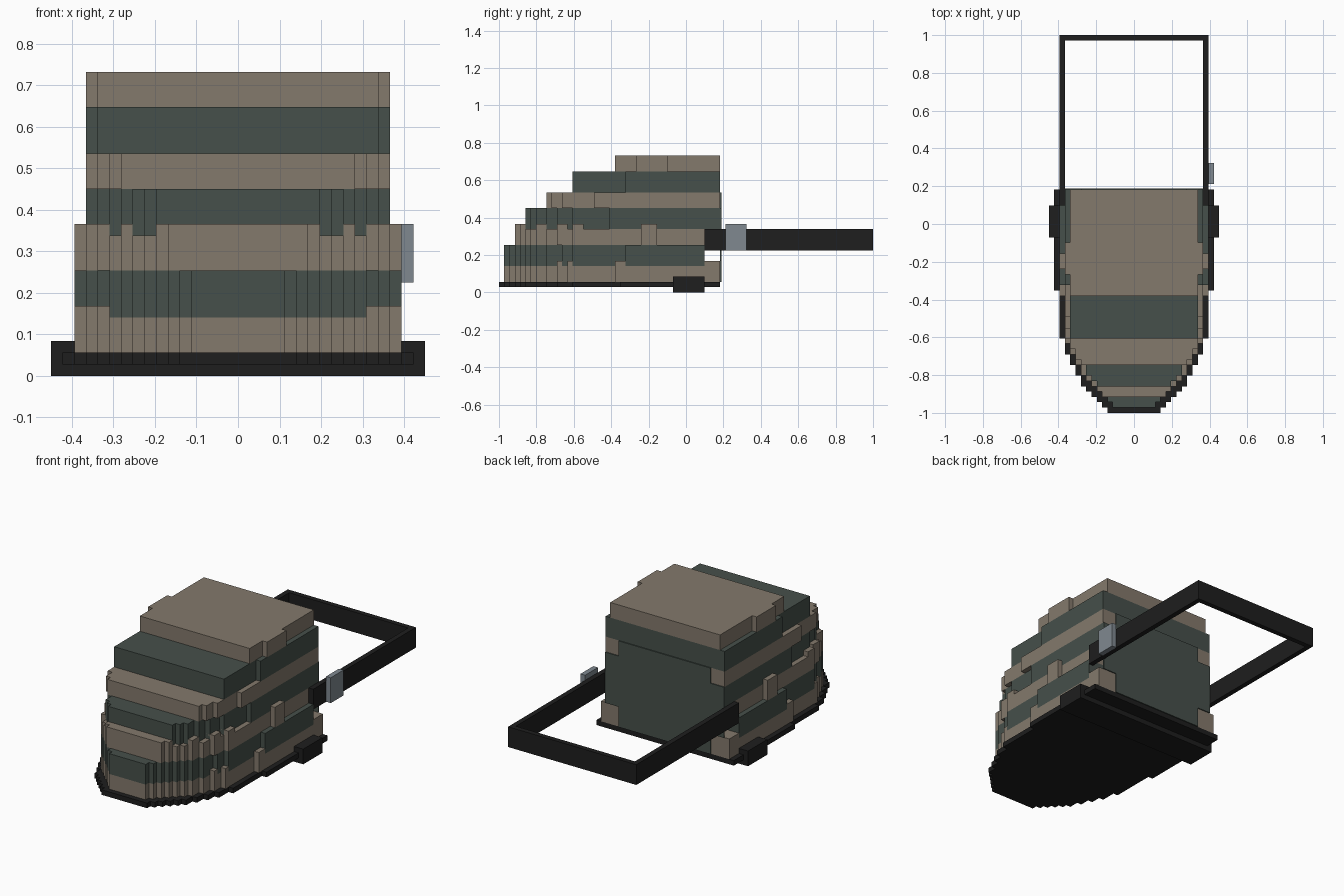
import bpy, bmesh

if "Cube" in bpy.data.objects:
    bpy.data.objects.remove(bpy.data.objects["Cube"], do_unlink=True)

U = 2 / 71     # one grid step
BACK = 42      # rear face of the body, in steps from the front


def material(name, rgb):
    m = bpy.data.materials.new(name)
    m.use_nodes = True
    m.diffuse_color = (*rgb, 1)
    bsdf = m.node_tree.nodes["Principled BSDF"]
    bsdf.inputs["Base Color"].default_value = (*rgb, 1)
    bsdf.inputs["Roughness"].default_value = 0.8
    return m


TAN = material("tan", (0.23, 0.192, 0.15))
GREEN = material("dark green", (0.061, 0.08, 0.069))
BLACK = material("black", (0.013, 0.013, 0.013))
GREY = material("blue grey", (0.215, 0.25, 0.28))


def slab(name, outline, z0, z1, mat):
    """Extrude a plan outline, given in grid steps, from z0 to z1."""
    bm = bmesh.new()
    face = bm.faces.new([bm.verts.new((x * U, y * U - 1, z0 * U)) for x, y in outline])
    top = bmesh.ops.extrude_face_region(bm, geom=[face])["geom"]
    bmesh.ops.translate(bm, vec=(0, 0, (z1 - z0) * U),
                        verts=[v for v in top if isinstance(v, bmesh.types.BMVert)])
    bmesh.ops.recalc_face_normals(bm, faces=bm.faces)
    me = bpy.data.meshes.new(name)
    bm.to_mesh(me)
    bm.free()
    me.materials.append(mat)
    ob = bpy.data.objects.new(name, me)
    bpy.context.collection.objects.link(ob)
    return ob


def box(name, x0, x1, y0, y1, z0, z1, mat):
    return slab(name, [(x0, y0), (x1, y0), (x1, y1), (x0, y1)], z0, z1, mat)


def tier(name, half, starts, end, z0, z1, mat):
    """Stepped nose: half width grows by one at each start row."""
    right = []
    for i, y in enumerate(starts):
        if i:
            right.append((half + i - 1, y))
        right.append((half + i, y))
    right.append((half + len(starts) - 1, end))
    left = [(-x, y) for x, y in reversed(right)]
    return slab(name, right + left, z0, z1, mat)


# Base plate
tier("base_plate", 5, [0, 1, 2, 3, 4, 5, 7, 9, 11, 14, 23], BACK, 1, 2, BLACK)
box("base_crossbar", -15, 15, 33, 39, 0, 1, BLACK)
for side, s in (("left", 1), ("right", -1)):
    box(side + "_foot", *sorted((13.5 * s, 16 * s)), 33, 39, 0, 3, BLACK)

# Striped body tiers, bottom to top
tier("body_tier_1", 4, [1, 2, 3, 4, 5, 6, 7, 9, 11, 13, 22], BACK, 2, 5, TAN)
tier("body_tier_2", 4, [1, 2, 3, 4, 5, 6, 7, 9, 12, 14, 24], 39, 5, 9, GREEN)
tier("body_tier_3", 6, [3, 4, 5, 6, 7, 9, 11, 14], 39, 9, 12, TAN)
tier("body_tier_4", 7, [5, 6, 7, 9, 11, 14, 21], BACK, 12, 16, GREEN)
tier("body_tier_5", 10, [9, 10, 12, 18], BACK, 16, 19, TAN)
tier("body_tier_6", 12, [14, 24], BACK, 19, 23, GREEN)
box("body_top", -12, 12, 22, BACK, 23, 26, TAN)

# Raised tan blocks that break up the stripe edges
for half, y0, y1, z0, z1 in ((12, 11, 12, 5, 6), (13, 13, 14, 5, 6), (14, 22, 24, 5, 6),
                             (14, 39, BACK, 5, 6), (10, 7, 9, 12, 13), (12, 11, 13, 12, 13),
                             (13, 14, 16, 12, 13), (14, 27, 30, 9, 13), (13, 26, 32, 23, 26)):
    box("stripe_block", -half, half, y0, y1, z0, z1, TAN)
tier("stripe_front_lip", 6, [3, 4], 5, 12, 13, TAN)

# Rear panel, leaving tan corners on the lower and upper stripes
box("rear_panel_middle", -10, 10, BACK, BACK + 0.2, 2, 19, GREEN)
for s in (-1, 1):
    box("rear_panel_side", *sorted((10 * s, 13 * s)), BACK, BACK + 0.2, 6, 16, GREEN)

# Handle frame and its clip
for side, s in (("left", 1), ("right", -1)):
    box(side + "_handle_bar", *sorted((13 * s, 14 * s)), 39, 71, 8, 12, BLACK)
box("handle_grip", -13, 13, 70, 71, 8, 12, BLACK)
box("handle_clip", 14, 15, 43, 47, 8, 13, GREY)
